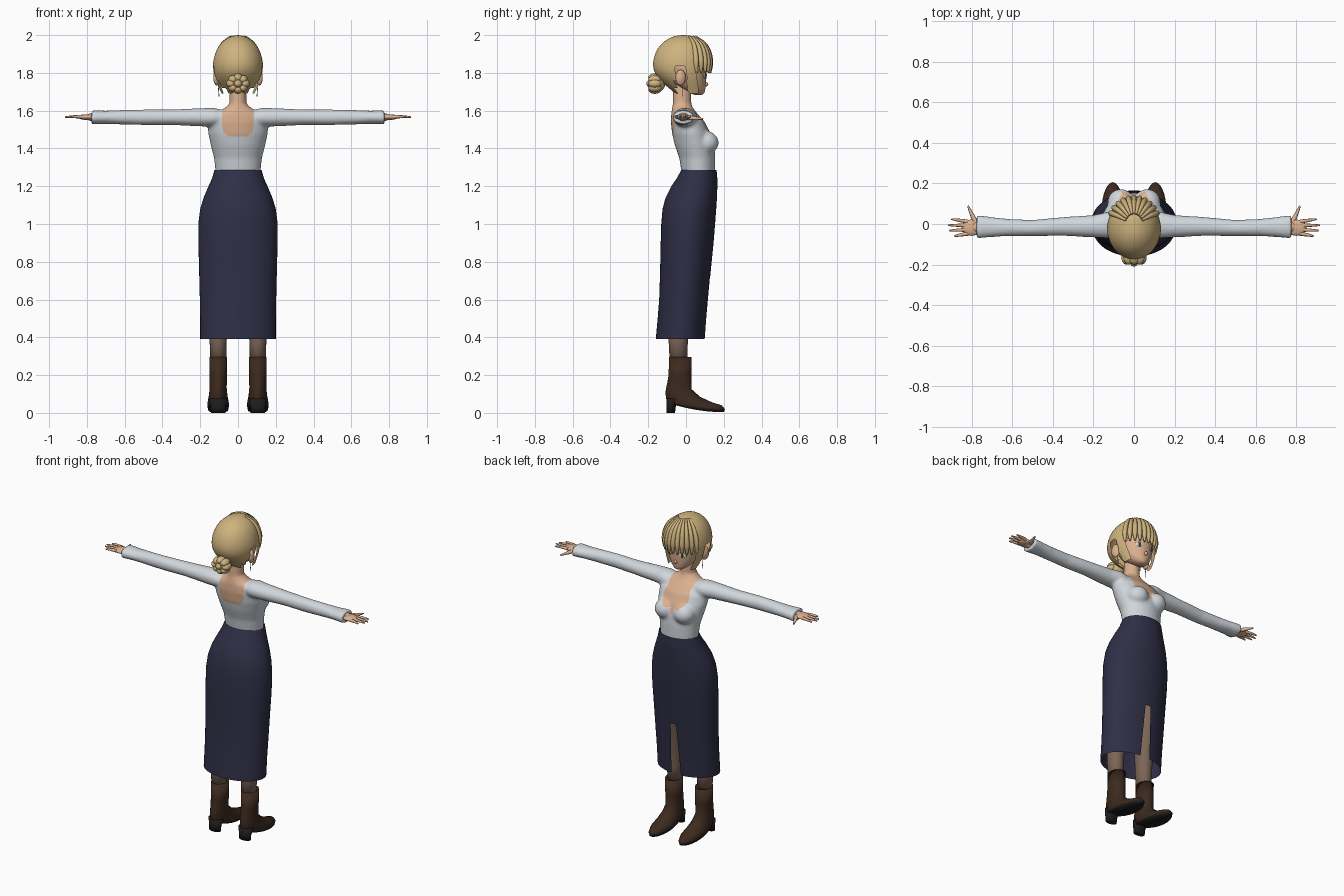
import bpy, bmesh, math
from mathutils import Matrix

if "Cube" in bpy.data.objects:
    bpy.data.objects.remove(bpy.data.objects["Cube"])


def material(name, r, g, b):
    m = bpy.data.materials.new(name)
    m.use_nodes = True
    m.diffuse_color = (r, g, b, 1)
    bsdf = m.node_tree.nodes["Principled BSDF"]
    bsdf.inputs["Base Color"].default_value = (r, g, b, 1)
    bsdf.inputs["Roughness"].default_value = 0.8
    return m


HAIR = material("blonde hair", 0.62, 0.45, 0.21)
SKIN = material("skin", 0.72, 0.44, 0.28)
SHIRT = material("pale grey cloth", 0.64, 0.68, 0.72)
SKIRT = material("navy cloth", 0.028, 0.028, 0.062)
BOOT = material("brown leather", 0.045, 0.023, 0.013)
SOLE = material("black rubber", 0.012, 0.012, 0.012)
TIGHTS = material("sheer tights", 0.2, 0.13, 0.095)
EYE = material("eye white", 0.7, 0.66, 0.6)
IRIS = material("dark iris", 0.05, 0.035, 0.03)
METAL = material("earring metal", 0.3, 0.3, 0.32)


def ring_point(a, ring):
    """Point at angle a on a ring of (height, half width, back, front, optional front height)."""
    h, half, lo, hi = ring[:4]
    front = ring[4] if len(ring) > 4 else h
    t = (1 + math.cos(a)) / 2
    return (half * math.sin(a), lo + (hi - lo) * t, front + (h - front) * (1 - t) ** 2)


def loft(bm, rings, segs=32, matrix=None, caps=True, mats=None):
    """Skin a stack of elliptical rings; mats gives a material slot for each band."""
    rows = [[bm.verts.new(ring_point(2 * math.pi * i / segs, r)) for i in range(segs)] for r in rings]
    for k in range(len(rows) - 1):
        for i in range(segs):
            j = (i + 1) % segs
            f = bm.faces.new((rows[k][i], rows[k][j], rows[k + 1][j], rows[k + 1][i]))
            f.material_index = mats[k] if mats else 0
    if caps:
        bm.faces.new(rows[0])
        bm.faces.new(rows[-1]).material_index = mats[-1] if mats else 0
    if matrix:
        bmesh.ops.transform(bm, matrix=matrix, verts=[v for row in rows for v in row])


def finish(name, bm, mats, subsurf=0):
    bmesh.ops.recalc_face_normals(bm, faces=bm.faces)
    me = bpy.data.meshes.new(name)
    bm.to_mesh(me)
    bm.free()
    me.shade_smooth()
    ob = bpy.data.objects.new(name, me)
    bpy.context.collection.objects.link(ob)
    for m in mats:
        me.materials.append(m)
    if subsurf:
        mod = ob.modifiers.new("smooth", "SUBSURF")
        mod.levels = mod.render_levels = subsurf
    return ob


def ball(bm, pos, size, turn=0):
    m = Matrix.Translation(pos) @ Matrix.Rotation(turn, 4, 'Z') @ Matrix.Diagonal((*size, 1))
    bmesh.ops.create_uvsphere(bm, u_segments=20, v_segments=12, radius=1, matrix=m)


def tubes(name, paths, mat):
    """Tapered tubes; every path is a list of (point, radius)."""
    cu = bpy.data.curves.new(name, 'CURVE')
    cu.dimensions = '3D'
    cu.bevel_depth, cu.bevel_resolution, cu.use_fill_caps = 1, 2, True
    cu.resolution_u = 4
    for path in paths:
        sp = cu.splines.new('NURBS')
        sp.points.add(len(path) - 1)
        for p, (co, r) in zip(sp.points, path):
            p.co, p.radius = (*co, 1), r
        sp.order_u, sp.use_endpoint_u, sp.use_smooth = 3, True, True
    cu.materials.append(mat)
    ob = bpy.data.objects.new(name, cu)
    bpy.context.collection.objects.link(ob)


# Blouse, neck and sleeves fused into one skin
bm = bmesh.new()
loft(bm, [(1.265, .118, -.022, .155), (1.35, .127, -.036, .155), (1.42, .145, -.06, .15),
          (1.48, .158, -.074, .13), (1.54, .16, -.08, .1), (1.585, .125, -.078, .06),
          (1.61, .075, -.074, .04), (1.635, .046, -.07, .028), (1.74, .043, -.068, .028)])
arm = [(.06, .035, -.06, .05), (.13, .05, -.07, .06), (.2, .048, -.066, .044), (.35, .041, -.058, .034),
       (.5, .041, -.06, .02), (.62, .038, -.06, .025), (.7, .035, -.064, .034), (.775, .037, -.072, .044)]
for s in (1, -1):
    # Stand the sleeve's height axis along x
    m = Matrix(((0, 0, s, 0), (0, 1, 0, 0), (1, 0, 0, 1.565), (0, 0, 0, 1)))
    loft(bm, arm, matrix=m)
    ball(bm, (s * .065, .105, 1.43), (.066, .068, .062))
body = finish("blouse_and_neck", bm, [])
mod = body.modifiers.new("fuse", "REMESH")
mod.mode, mod.voxel_size = 'VOXEL', 0.009
mod = body.modifiers.new("relax", "SMOOTH")
mod.factor, mod.iterations = 0.5, 5
fused = bpy.data.meshes.new_from_object(body.evaluated_get(bpy.context.evaluated_depsgraph_get()))
body.modifiers.clear()
body.data = fused
fused.materials.clear()
fused.materials.append(SHIRT)
fused.materials.append(SKIN)
fused.shade_smooth()
# Scooped neckline front and back, with a small notch at the front
for p in fused.polygons:
    x, y, z = p.center
    scoop = z > 1.46 and abs(x) < min(.082, .05 + (z - 1.46) * .8)
    notch = y > 0 and z > 1.425 and abs(x) < .01
    p.material_index = int(scoop or notch or z > 1.615)

# Skirt with a front slit
bm = bmesh.new()
loft(bm, [(1.285, .125, -.025, .162), (1.24, .138, -.05, .166), (1.2, .156, -.078, .166),
          (1.14, .182, -.108, .164), (1.08, .2, -.124, .16), (1.0, .21, -.131, .154),
          (.9, .21, -.134, .146), (.8, .207, -.136, .136), (.72, .205, -.138, .128),
          (.6, .202, -.142, .117), (.5, .2, -.15, .108), (.39, .2, -.16, .1)], 48, caps=False)
slit = [f for f in bm.faces if abs(f.calc_center_median().x) < .02
        and f.calc_center_median().y > 0 and f.calc_center_median().z < .7]
for v in {v for f in slit for v in f.verts}:
    v.co.x *= 1.3 - (v.co.z - .39) * 1.8
bmesh.ops.delete(bm, geom=slit, context='FACES')
finish("skirt", bm, [SKIRT])

for side, s in (("left", 1), ("right", -1)):
    place = Matrix.Translation((s * .105, 0, 0))
    # Leg
    bm = bmesh.new()
    loft(bm, [(.25, .042, -.085, .005), (.38, .045, -.092, .01), (.5, .052, -.095, .02),
              (.65, .055, -.07, .045), (.8, .065, -.07, .07), (1.0, .08, -.08, .1)], 24, place)
    finish(side + "_leg", bm, [TIGHTS])
    # Boot with dark sole
    bm = bmesh.new()
    loft(bm, [(.29, .038, -.08, .02), (.297, .047, -.09, .03), (.2, .047, -.092, .028),
              (.155, .045, -.1, .03, .125), (.125, .049, -.107, .075, .085),
              (.1, .054, -.108, .14, .055), (.08, .057, -.106, .19, .04),
              (.062, .056, -.102, .206, .02), (.054, .053, -.097, .2, .004),
              (.054, .004, -.095, .198, .004)], 28, place, mats=[0] * 7 + [1] * 3)
    finish(side + "_boot", bm, [BOOT, SOLE])
    # Heel
    bm = bmesh.new()
    loft(bm, [(.075, .047, -.104, -.04), (.03, .04, -.103, -.055), (0, .038, -.102, -.058)], 20, place)
    finish(side + "_heel", bm, [SOLE])
    # Hand
    bm = bmesh.new()
    ball(bm, (s * .8, -.018, 1.566), (.05, .04, .015))
    ball(bm, (s * .765, -.015, 1.566), (.04, .028, .022))
    finish(side + "_palm", bm, [SKIN])
    fingers = []
    for y, tip_y, tip in ((-.048, -.06, .885), (-.028, -.032, .91), (-.007, -.006, .916), (.012, .024, .9)):
        fingers.append([((s * .82, y, 1.567), .01), ((s * .86, (y + tip_y) / 2, 1.57), .009),
                        ((s * tip, tip_y, 1.566), .004)])
    fingers.append([((s * .775, .0, 1.564), .014), ((s * .8, .045, 1.56), .011), ((s * .818, .09, 1.556), .004)])
    tubes(side + "_fingers", fingers, SKIN)
    # Ear, earring and eye
    bm = bmesh.new()
    ball(bm, (s * .113, -.028, 1.775), (.017, .028, .042), s * .3)
    finish(side + "_ear", bm, [SKIN])
    tubes(side + "_earring", [[((s * .105, -.02, 1.735), .0018), ((s * .1, -.02, 1.675), .0018)]], METAL)
    bm = bmesh.new()
    ball(bm, (s * .046, .1, 1.788), (.022, .004, .015), -s * .46)
    finish(side + "_eye", bm, [EYE])
    bm = bmesh.new()
    ball(bm, (s * .045, .1025, 1.788), (.009, .004, .013), -s * .46)
    finish(side + "_iris", bm, [IRIS])

# Head and nose
bm = bmesh.new()
loft(bm, [(1.682, .014, .05, .085), (1.69, .034, .025, .097), (1.71, .06, -.02, .102), (1.735, .08, -.06, .105),
          (1.78, .1, -.09, .109), (1.85, .11, -.11, .114), (1.92, .095, -.1, .1), (1.96, .06, -.06, .07)])
finish("head", bm, [SKIN], 1)
bm = bmesh.new()
ball(bm, (0, .1, 1.74), (.011, .018, .013))
finish("nose", bm, [SKIN])

# Hair cap, open at the face and around the ears
cap = [(2.0, .012, -.035, .01), (1.992, .045, -.075, .05), (1.967, .083, -.118, .088),
       (1.93, .112, -.153, .115), (1.88, .129, -.172, .128), (1.84, .133, -.177, .131),
       (1.80, .131, -.168, .13), (1.76, .119, -.138, .125), (1.72, .1, -.092, .12), (1.69, .086, -.055, .11)]
bm = bmesh.new()
loft(bm, cap, 48)
gone = []
for f in bm.faces:
    c = f.calc_center_median()
    if c.z < 1.83 and (c.y > .065 or -.055 < c.y < .005) or len(f.verts) > 4 and c.z < 1.8:
        gone.append(f)
bmesh.ops.delete(bm, geom=gone, context='FACES')
finish("hair_cap", bm, [HAIR], 1)

# Fringe strands laid along the cap
strands = []
for i in range(-5, 6):
    a = math.radians(i * 12)
    strands.append([(ring_point(a, r), w) for r, w in zip(cap[1:7], (.006, .01, .013, .015, .014, .004))])
tubes("fringe", strands, HAIR)

# Bun with coiled lobes
bm = bmesh.new()
ball(bm, (0, -.155, 1.743), (.048, .045, .046))
for i in range(8):
    a = math.pi * i / 4
    ball(bm, (.037 * math.cos(a), -.165, 1.743 + .031 * math.sin(a)), (.025, .035, .023))
ball(bm, (0, -.19, 1.743), (.02, .02, .019))
finish("bun", bm, [HAIR])
